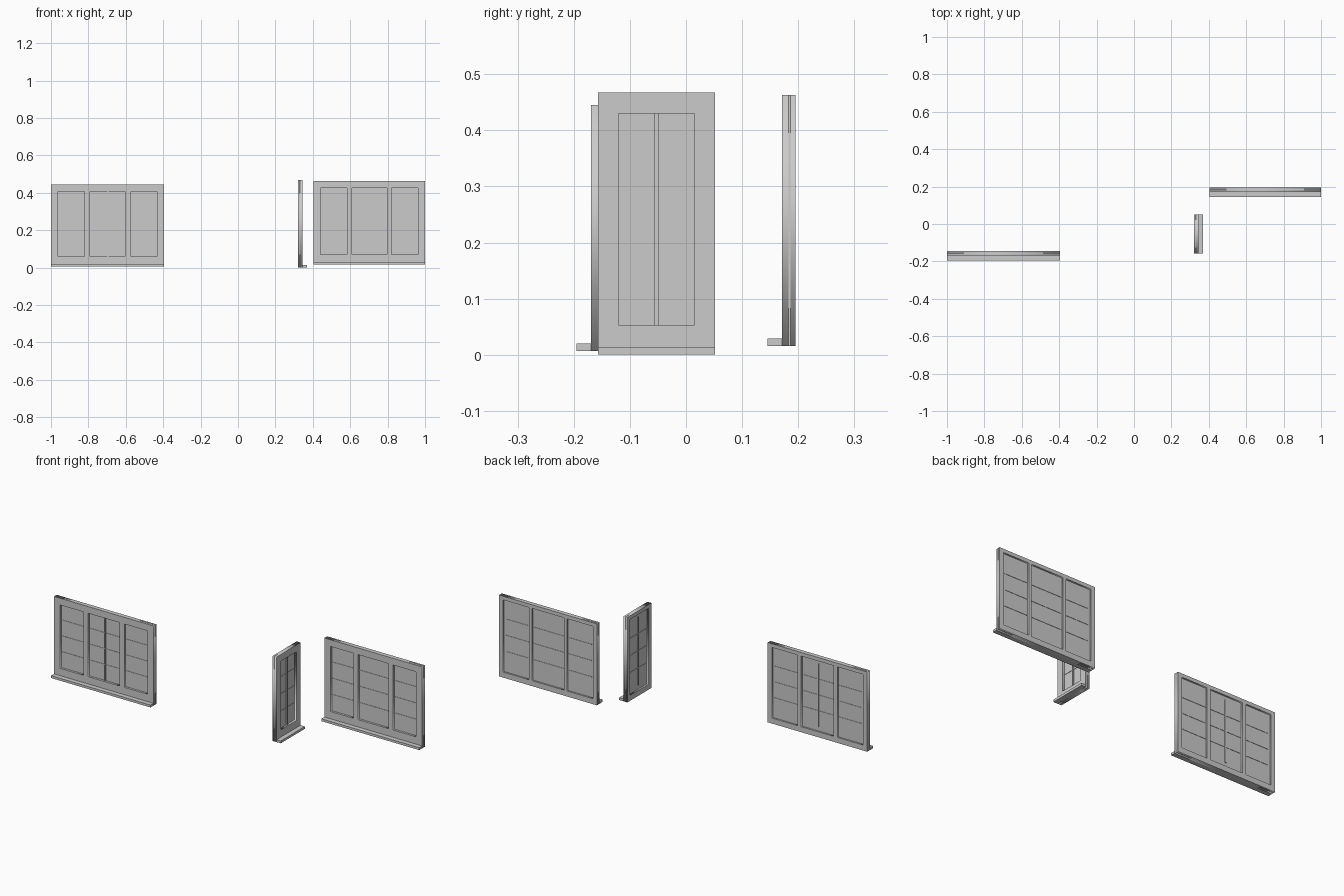
import bpy, math
from mathutils import Matrix, Vector

if "Cube" in bpy.data.objects:
    bpy.data.objects.remove(bpy.data.objects["Cube"])

THICK = 0.024      # frame depth
SILL_OUT = 0.026   # sill projection
SILL_H = 0.013
FRONT_D = 0.012    # depth of the front frame layer
GLASS_D = 0.003


def frame_layer(name, width, height, holes, y0, y1, place):
    """Plate in the local XZ plane with rectangular openings (x0, x1, z0, z1)."""
    curve = bpy.data.curves.new(name, 'CURVE')
    curve.dimensions = '2D'
    curve.fill_mode = 'BOTH'
    curve.extrude = (y1 - y0) / 2
    for x0, x1, z0, z1 in [(0, width, 0, height)] + holes:
        s = curve.splines.new('POLY')
        s.points.add(3)
        for p, (x, z) in zip(s.points, [(x0, z0), (x1, z0), (x1, z1), (x0, z1)]):
            p.co = (x, z, 0, 1)
        s.use_cyclic_u = True
    tmp = bpy.data.objects.new(name + "_outline", curve)
    bpy.context.collection.objects.link(tmp)
    bpy.context.view_layer.update()
    deps = bpy.context.evaluated_depsgraph_get()
    mesh = bpy.data.meshes.new_from_object(tmp.evaluated_get(deps))
    bpy.data.objects.remove(tmp)
    mesh.transform(place @ Matrix.Translation((0, (y0 + y1) / 2, 0))
                   @ Matrix.Rotation(math.pi / 2, 4, 'X'))
    obj = bpy.data.objects.new(name, mesh)
    bpy.context.collection.objects.link(obj)


def box(name, lo, hi, place):
    lo, hi = Vector(lo), Vector(hi)
    bpy.ops.mesh.primitive_cube_add(size=1)
    obj = bpy.context.object
    obj.name = name
    obj.data.transform(place @ Matrix.Translation((lo + hi) / 2)
                       @ Matrix.Diagonal((*(hi - lo), 1)))


def window(name, width, height, panes, split, place):
    """panes: x ranges of the openings; split: indices with a centre bar."""
    z0, z1 = 0.053, height - 0.037
    front = [(a, b, z0, z1) for a, b in panes]
    # rear rebates are wider than the front openings
    last = len(panes) - 1
    back = [(a - (0.012 if i == 0 else 0.004), b + (0.012 if i == last else 0.004),
             0.03, height - 0.02) for i, (a, b) in enumerate(panes)]
    gy = FRONT_D + GLASS_D
    frame_layer(name + "_front_frame", width, height, front, 0, FRONT_D, place)
    frame_layer(name + "_back_frame", width, height, back, gy, THICK, place)
    box(name + "_glass", (0, FRONT_D, 0), (width, gy, height), place)
    # sill
    box(name + "_sill", (0, -SILL_OUT, 0), (width, 0, SILL_H), place)
    # glazing bars
    t = 0.002
    for i, (a, b) in enumerate(panes):
        for k in (1, 2, 3):
            z = z0 + (z1 - z0) * k / 4
            box(name + "_glazing_bar", (a, FRONT_D - t, z - t),
                (b, gy + t, z + t), place)
        if i in split:
            m = (a + b) / 2
            box(name + "_centre_bar", (m - 0.004, FRONT_D - 0.006, z0),
                (m + 0.004, gy + 0.004, z1), place)


# wide window at front left
window("left_window", 0.605, 0.438,
       [(0.037, 0.178), (0.208, 0.397), (0.427, 0.568)], {1},
       Matrix.Translation((-1, -0.169, 0.007)))

# wide window at back right
window("right_window", 0.595, 0.447,
       [(0.037, 0.178), (0.204, 0.391), (0.417, 0.558)], set(),
       Matrix.Translation((0.405, 0.171, 0.016)))

# narrow window turned to face the right
window("narrow_window", 0.209, 0.467, [(0.037, 0.172)], {0},
       Matrix.Translation((0.344, -0.157, 0)) @ Matrix.Rotation(math.pi / 2, 4, 'Z'))
